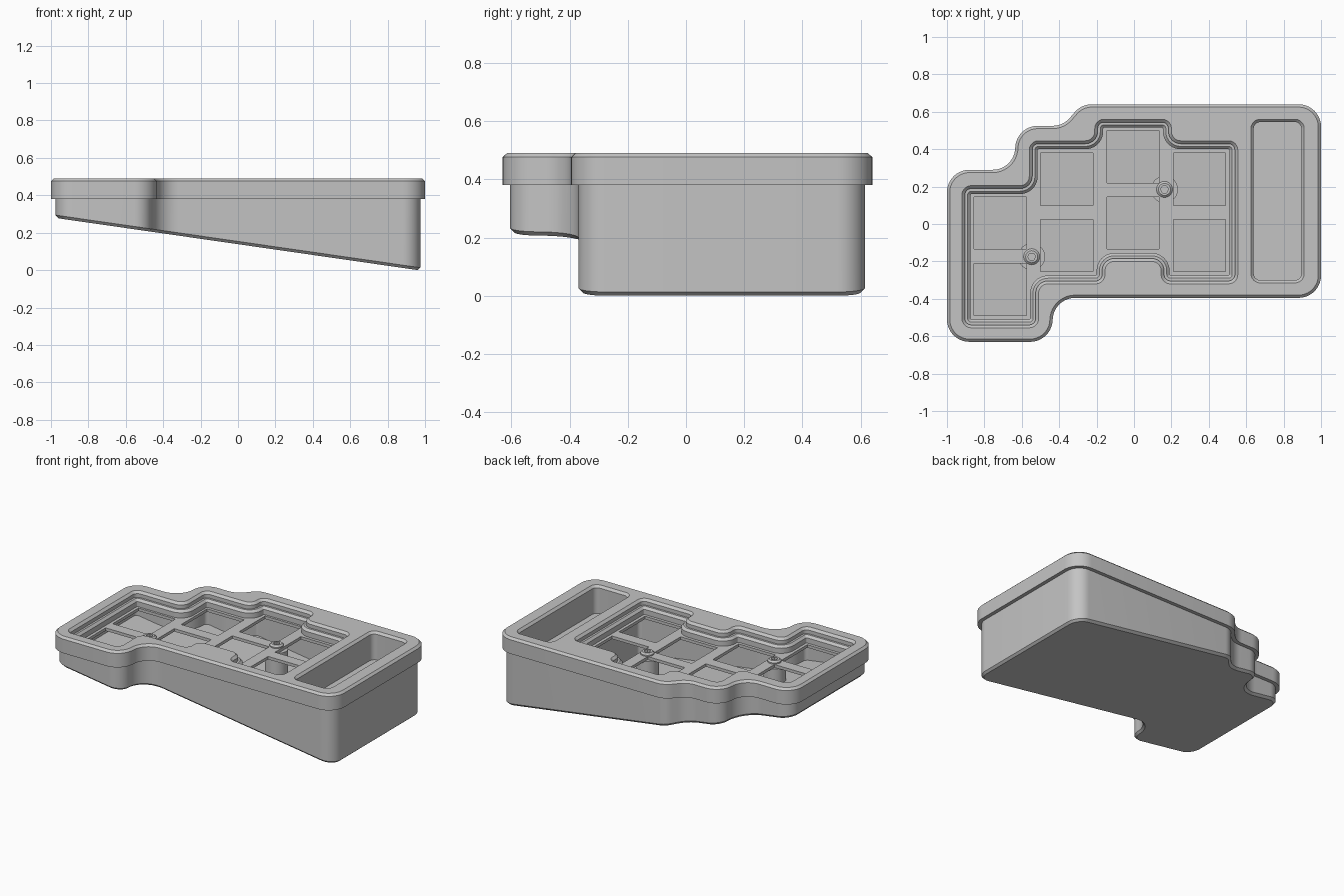
import bpy, bmesh, math
from mathutils import Vector, Matrix

if "Cube" in bpy.data.objects:
    bpy.data.objects.remove(bpy.data.objects["Cube"], do_unlink=True)

GREY = bpy.data.materials.new("matte_grey")
GREY.use_nodes = True
GREY.diffuse_color = (0.55, 0.55, 0.55, 1)
GREY.node_tree.nodes["Principled BSDF"].inputs["Base Color"].default_value = (0.55, 0.55, 0.55, 1)

RIM_TOP, SEAM, PLATE = 0.49, 0.38, 0.40


def underside(x):
    """Height of the sloping base."""
    return 0.1385 - 0.144 * x


def rounded(points, radius, inset=0.0, steps=10):
    """Inset a counter-clockwise outline and fillet its corners."""
    pts = [Vector(p) for p in points]
    out = []
    for i, p in enumerate(pts):
        d0 = (p - pts[i - 1]).normalized()
        d1 = (pts[(i + 1) % len(pts)] - p).normalized()
        n0, n1 = Vector((-d0.y, d0.x)), Vector((-d1.y, d1.x))
        turn = math.atan2(d0.x * d1.y - d0.y * d1.x, d0.dot(d1))
        sign = 1 if turn > 0 else -1
        r = max(radius - inset * sign, 0.008)
        mitre = (n0 + n1) / (1 + n0.dot(n1))
        centre = p + mitre * (inset + r * sign)
        for k in range(steps + 1):
            out.append(centre - Matrix.Rotation(turn * k / steps, 2) @ n0 * r * sign)
    return out


def loft(name, points, radius, levels):
    """Closed solid through (inset, height) levels; a height may depend on x."""
    bm = bmesh.new()
    rings = []
    for inset, z in levels:
        rings.append([bm.verts.new((p.x, p.y, z(p.x) if callable(z) else z))
                      for p in rounded(points, radius, inset)])
    n = len(rings[0])
    for a, b in zip(rings, rings[1:]):
        for i in range(n):
            j = (i + 1) % n
            bm.faces.new((a[i], a[j], b[j], b[i]))
    bm.faces.new(rings[0][::-1])
    bm.faces.new(rings[-1])
    return finish(name, bm)


def finish(name, bm):
    bmesh.ops.recalc_face_normals(bm, faces=bm.faces)
    mesh = bpy.data.meshes.new(name)
    bm.to_mesh(mesh)
    bm.free()
    mesh.materials.append(GREY)
    ob = bpy.data.objects.new(name, mesh)
    bpy.context.collection.objects.link(ob)
    return ob


def box(x0, x1, y0, y1):
    return [(x0, y0), (x1, y0), (x1, y1), (x0, y1)]


def polygon(cx, cy, r, sides):
    return [(cx + r * math.cos(math.tau * i / sides), cy + r * math.sin(math.tau * i / sides))
            for i in range(sides)]


def prism(name, points, levels):
    """Solid of revolution style stack: levels are (scale, height) about the centre."""
    bm = bmesh.new()
    centre = sum((Vector(p) for p in points), Vector((0, 0))) / len(points)
    rings = []
    for s, z in levels:
        ring = [centre + (Vector(p) - centre) * s for p in points]
        rings.append([bm.verts.new((p.x, p.y, z)) for p in ring])
    n = len(points)
    for a, b in zip(rings, rings[1:]):
        for i in range(n):
            bm.faces.new((a[i], a[(i + 1) % n], b[(i + 1) % n], b[i]))
    bm.faces.new(rings[0][::-1])
    bm.faces.new(rings[-1])
    return finish(name, bm)


def cut(ob, cutters):
    """Subtract every cutter, bake the result and remove the cutters."""
    for c in cutters:
        mod = ob.modifiers.new("cut", 'BOOLEAN')
        mod.operation, mod.solver, mod.object = 'DIFFERENCE', 'EXACT', c
    bpy.context.view_layer.update()
    deps = bpy.context.evaluated_depsgraph_get()
    mesh = bpy.data.meshes.new_from_object(ob.evaluated_get(deps))
    ob.modifiers.clear()
    ob.data = mesh
    for c in cutters:
        bpy.data.objects.remove(c, do_unlink=True)


def outline(right):
    return [(-1, -0.63), (-0.435, -0.63), (-0.435, -0.395), (right, -0.395), (right, 0.64),
            (-0.28, 0.64), (-0.38, 0.525), (-0.635, 0.525), (-0.635, 0.29), (-1, 0.29)]


# Key grid: (column centre x, lower key y, upper key y)
KEY, MARGIN = 0.14, 0.065
COLUMNS = [(-0.715, -0.35, 0.005), (-0.36, -0.115, 0.24),
           (-0.005, 0.005, 0.36), (0.35, -0.115, 0.24)]
well = [(-0.92, -0.555), (-0.51, -0.555), (-0.51, -0.32), (-0.155, -0.32), (-0.155, -0.2),
        (0.145, -0.2), (0.145, -0.32), (0.555, -0.32), (0.555, 0.445), (0.2, 0.445),
        (0.2, 0.56), (-0.21, 0.56), (-0.21, 0.445), (-0.56, 0.445), (-0.56, 0.205), (-0.92, 0.205)]
tray = box(0.625, 0.91, -0.315, 0.56)
TRAY_LEVELS = [(0.015, 0.30), (0.015, 0.475), (0, RIM_TOP), (-0.01, 0.50)]

# Top cover with stepped key well, key openings and side tray
cover = loft("top_cover", outline(1), 0.12, [(0, SEAM), (0, 0.476), (0.015, RIM_TOP)])
cutters = [
    loft("well_cutter", well, 0.05, [(0.045, PLATE), (0.045, 0.435), (0.03, 0.45), (0.016, 0.45),
                                     (0.016, 0.475), (0, RIM_TOP), (-0.01, 0.50)]),
    loft("tray_cutter", tray, 0.05, TRAY_LEVELS)]
for x, *ys in COLUMNS:
    for y in ys:
        cutters.append(prism("key_cutter", box(x - KEY, x + KEY, y - KEY, y + KEY),
                             [(1, 0.35), (1, 0.42)]))
cut(cover, cutters)

# Wedge shaped lower case, hollow under the keys
case = loft("lower_case", outline(1), 0.12,
            [(0.04, underside), (0.025, lambda x: underside(x) + 0.015), (0.025, SEAM)])
cut(case, [
    loft("hollow_cutter", outline(0.66), 0.115, [(0.09, lambda x: underside(x) + 0.05), (0.09, 0.42)]),
    loft("tray_cutter", tray, 0.05, TRAY_LEVELS)])

# Screw posts and socket screws
parts = [cover, case]
for i, (x, y) in enumerate([(0.163, 0.185), (-0.547, -0.175)]):
    post = prism(f"screw_post_{i + 1}", polygon(x, y, 0.072, 32),
                 [(1, underside(x) + 0.03), (1, SEAM)])
    screw = prism(f"screw_{i + 1}", polygon(x, y, 0.043, 32),
                  [(1, SEAM), (1, 0.408), (0.75, 0.418)])
    cut(screw, [prism("socket_cutter", polygon(x, y, 0.021, 6), [(1, 0.39), (1, 0.43)])])
    parts += [post, screw]

# Smooth the rounded corners, keep chamfers crisp
bpy.ops.object.select_all(action='DESELECT')
for ob in parts:
    ob.select_set(True)
bpy.context.view_layer.objects.active = cover
bpy.ops.object.shade_smooth_by_angle(angle=math.radians(30))
